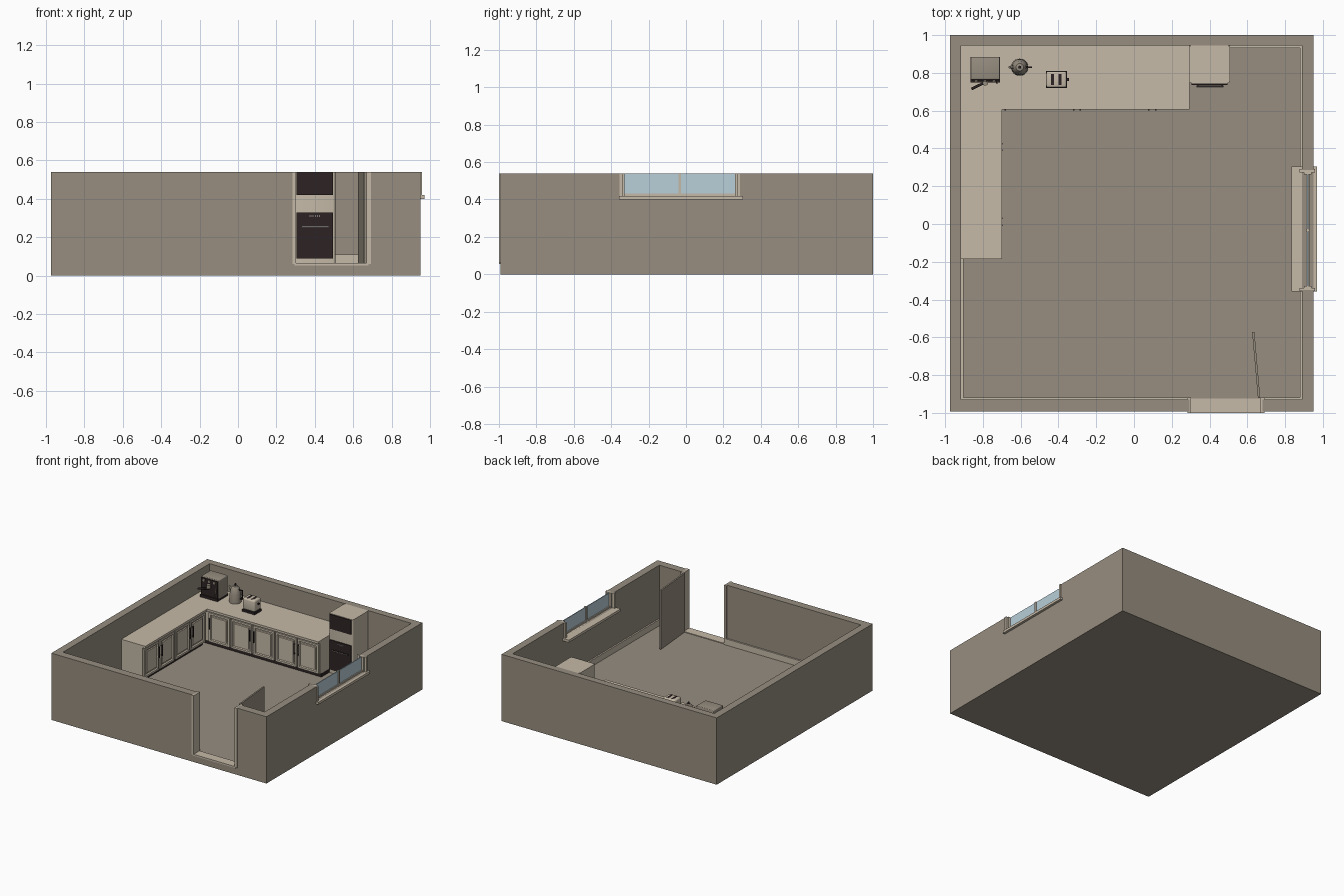
import bpy, bmesh, math
from mathutils import Matrix, Vector

if "Cube" in bpy.data.objects:
    bpy.data.objects.remove(bpy.data.objects["Cube"], do_unlink=True)


def material(name, *rgb):
    m = bpy.data.materials.new(name)
    m.use_nodes = True
    m.diffuse_color = (*rgb, 1)
    m.node_tree.nodes["Principled BSDF"].inputs["Base Color"].default_value = (*rgb, 1)
    return m


TAUPE = material("taupe", 0.31, 0.27, 0.216)
CREAM = material("cream", 0.56, 0.49, 0.39)
BLACK = material("brown black", 0.026, 0.017, 0.017)
GLASS = material("pale blue glass", 0.48, 0.62, 0.69)
WHITE = material("light marking", 0.7, 0.68, 0.65)


def finish(name, bm, mat, matrix=None, smooth=False):
    bmesh.ops.recalc_face_normals(bm, faces=bm.faces)
    mesh = bpy.data.meshes.new(name)
    bm.to_mesh(mesh)
    bm.free()
    mesh.materials.append(mat)
    obj = bpy.data.objects.new(name, mesh)
    bpy.context.collection.objects.link(obj)
    if matrix:
        obj.matrix_world = matrix
    if smooth:
        bpy.ops.object.select_all(action="DESELECT")
        obj.select_set(True)
        bpy.context.view_layer.objects.active = obj
        bpy.ops.object.shade_smooth_by_angle(angle=math.radians(40))
    return obj


def add_box(bm, x0, x1, y0, y1, z0, z1):
    size = Matrix.Diagonal((x1 - x0, y1 - y0, z1 - z0, 1))
    mid = Matrix.Translation(((x0 + x1) / 2, (y0 + y1) / 2, (z0 + z1) / 2))
    return bmesh.ops.create_cube(bm, size=1, matrix=mid @ size)["verts"]


def part(name, mat, *boxes, matrix=None, bevel=0, upright_only=False):
    bm = bmesh.new()
    for b in boxes:
        add_box(bm, *b)
    if bevel:
        edges = [e for e in bm.edges if not upright_only
                 or abs(e.verts[0].co.z - e.verts[1].co.z) > 0.01]
        bmesh.ops.bevel(bm, geom=edges, offset=bevel, segments=3, affect="EDGES", profile=0.5)
    return finish(name, bm, mat, matrix, smooth=bevel > 0)


def rod(name, mat, a, b, r0, r1=None, sides=16):
    a, b = Vector(a), Vector(b)
    bm = bmesh.new()
    turn = (b - a).to_track_quat("Z", "Y").to_matrix().to_4x4()
    bmesh.ops.create_cone(bm, cap_ends=True, segments=sides, radius1=r0,
                          radius2=r0 if r1 is None else r1, depth=(b - a).length,
                          matrix=Matrix.Translation((a + b) / 2) @ turn)
    return finish(name, bm, mat, smooth=True)


# Room extents
L, R, F, B = -0.975, 0.95, -0.993, 1.0
IL, IR, IF, IB = -0.915, 0.89, -0.93, 0.945
FLOOR, TOP = 0.06, 0.54
DOOR_L, DOOR_R = 0.295, 0.68
WIN_F, WIN_B, WIN_Z = -0.35, 0.285, 0.42

# Floor and walls with doorway and window opening
room = part("room_shell", TAUPE, (L, R, F, B, 0, TOP))
cuts = {"room_cutter": (IL, IR, IF, IB, FLOOR, 1),
        "door_cutter": (DOOR_L, DOOR_R, F - 1, IF + 0.1, FLOOR, 1),
        "window_cutter": (IR - 0.1, R + 1, WIN_F, WIN_B, WIN_Z, 1)}
cutters = []
for name, b in cuts.items():
    c = part(name, TAUPE, b)
    c.hide_render = True
    mod = room.modifiers.new(name, "BOOLEAN")
    mod.operation, mod.solver, mod.object = "DIFFERENCE", "EXACT", c
    cutters.append(c)
bpy.context.view_layer.update()
graph = bpy.context.evaluated_depsgraph_get()
carved = bpy.data.meshes.new_from_object(room.evaluated_get(graph))
room.modifiers.clear()
room.data = carved
for c in cutters:
    bpy.data.objects.remove(c, do_unlink=True)

# Skirting boards
T, SK = 0.012, FLOOR + 0.05
part("skirting", CREAM,
     (IL, IL + T, IF, -0.185, FLOOR, SK), (IR - T, IR, IF, IB, FLOOR, SK),
     (IL, DOOR_L - T, IF, IF + T, FLOOR, SK), (DOOR_R + T, IR, IF, IF + T, FLOOR, SK),
     (0.505, IR, IB - T, IB, FLOOR, SK))

# Doorway lining, threshold and open door
part("door_frame", CREAM,
     (DOOR_L - T, DOOR_L + 0.008, -1, IF + T, FLOOR, TOP),
     (DOOR_R - T, DOOR_R + T, -1, IF + T, FLOOR, TOP),
     (DOOR_L, DOOR_R, -1, IF + 0.005, FLOOR - 0.006, FLOOR + 0.006))
hinge = Matrix.Translation((0.668, -0.92, 0)) @ Matrix.Rotation(math.radians(5), 4, "Z")
part("door_leaf", TAUPE, (-0.012, 0, 0, 0.35, FLOOR + 0.005, TOP), matrix=hinge)

# Window: sill, frame and panes
part("window_sill", CREAM, (0.835, 0.97, WIN_F - 0.008, WIN_B + 0.02, WIN_Z - 0.02, WIN_Z))
GX = 0.92
part("window_frame", CREAM,
     (0.875, 0.957, WIN_F - 0.005, WIN_F + T, WIN_Z, TOP),
     (0.875, 0.957, WIN_B - T, WIN_B + 0.005, WIN_Z, TOP),
     (GX - 0.02, GX + 0.02, WIN_F, WIN_F + 0.022, WIN_Z, TOP),
     (GX - 0.02, GX + 0.02, WIN_B - 0.022, WIN_B, WIN_Z, TOP),
     (GX - 0.01, GX + 0.01, -0.04, -0.026, WIN_Z, TOP),
     (GX - 0.01, GX + 0.01, WIN_F, WIN_B, WIN_Z, WIN_Z + T))
part("window_glass", GLASS, (GX - 0.003, GX + 0.003, WIN_F, WIN_B, WIN_Z, TOP - 0.002))

# Kitchen units: worktop, carcass, plinth, panelled doors and handles
WORK = 0.36


def cabinet_door(name, x0, x1, matrix):
    bm = bmesh.new()
    add_box(bm, x0, x1, 0.01, 0.03, FLOOR + 0.035, WORK - 0.03)
    bm.normal_update()
    front = min(bm.faces, key=lambda f: f.calc_center_median().y)
    for thick, depth in ((0.022, 0), (0.006, -0.01), (0.012, 0), (0.005, 0.007)):
        bmesh.ops.inset_individual(bm, faces=[front], thickness=thick, depth=depth)
    finish(name, bm, CREAM, matrix)


def cabinet_run(name, length, depth, corner, handles, matrix):
    part(name + "_worktop", CREAM, (-corner, length, 0, depth, WORK - 0.018, WORK), matrix=matrix)
    part(name + "_carcass", CREAM,
         (-corner, length, 0.025, depth, FLOOR + 0.03, WORK - 0.018), matrix=matrix)
    part(name + "_plinth", BLACK, (-corner, length, 0.04, depth, FLOOR, FLOOR + 0.03), matrix=matrix)
    step = length / len(handles)
    for i, side in enumerate(handles):
        x0, x1 = i * step + 0.006, (i + 1) * step - 0.006
        cabinet_door(f"{name}_door_{i}", x0, x1, matrix)
        hx = x0 + T if side == "l" else x1 - T
        part(f"{name}_handle_{i}", BLACK,
             (hx - 0.004, hx + 0.004, -0.004, 0.003, 0.2, 0.29),
             (hx - 0.003, hx + 0.003, 0, 0.012, 0.205, 0.211),
             (hx - 0.003, hx + 0.003, 0, 0.012, 0.279, 0.285), matrix=matrix)


cabinet_run("back_unit", 0.995, 0.34, 0.215, "lrlrl", Matrix.Translation((-0.70, 0.605, 0)))
cabinet_run("side_unit", 0.79, 0.215, 0, "rlrl",
            Matrix.Translation((-0.70, -0.185, 0)) @ Matrix.Rotation(math.pi / 2, 4, "Z"))

# Oven tower
OL, OR, OF = 0.293, 0.507, 0.745
part("oven_tower", CREAM, (OL, OR, OF, IB, FLOOR, TOP), bevel=0.012, upright_only=True)
for name, z0, z1 in (("oven_front", 0.09, 0.33), ("microwave_front", 0.42, 0.537)):
    part(name, BLACK, (OL + T, OR - T, OF - 0.008, OF + 0.01, z0, z1))
part("oven_handle", BLACK, (0.33, 0.475, 0.724, 0.732, 0.25, 0.258),
     (0.335, 0.342, 0.73, OF, 0.25, 0.258), (0.463, 0.47, 0.73, OF, 0.25, 0.258))
part("oven_handle_trim", WHITE, (0.33, 0.475, 0.722, 0.724, 0.252, 0.256))
part("oven_buttons", WHITE,
     *[(0.372 + i * 0.01, 0.377 + i * 0.01, OF - 0.01, OF, 0.309, 0.314) for i in range(6)])

# Coffee machine
CL, CR, CF, CB, CT = -0.865, -0.71, 0.765, 0.885, 0.525
part("coffee_body", TAUPE, (CL, CR, CF, CB, WORK + 0.01, CT), bevel=0.006)
part("coffee_front", BLACK, (CL + 0.004, CR - 0.004, CF - 0.006, CF + 0.01, WORK + 0.01, CT - 0.008))
part("coffee_tray", BLACK, (CL, CR, CF - 0.015, CB, WORK, WORK + 0.02))
mid = (CL + CR) / 2
rod("coffee_group_head", TAUPE, (mid, CF - 0.016, 0.45), (mid, CF - 0.016, 0.48), 0.016)
rod("portafilter_handle", BLACK, (mid, CF - 0.015, 0.448), (CL + 0.005, 0.715, 0.44), 0.007)
rod("steam_wand", TAUPE, (CR - 0.022, CF, 0.47), (CR - 0.015, CF - 0.022, 0.40), 0.003, sides=8)
for i in range(3):
    x = CL + 0.03 + i * 0.047
    rod(f"coffee_dial_{i}", TAUPE, (x, CF, 0.5), (x, CF - 0.012, 0.5), 0.01)

# Kettle turned from a profile
KX, KY = -0.605, 0.83
profile = [(0, 0), (0.045, 0), (0.045, 0.02), (0.041, 0.07), (0.033, 0.11), (0.02, 0.128), (0, 0.133)]
bm = bmesh.new()
verts = [bm.verts.new((r, 0, z)) for r, z in profile]
edges = [bm.edges.new(pair) for pair in zip(verts, verts[1:])]
bmesh.ops.spin(bm, geom=verts + edges, axis=(0, 0, 1), cent=(0, 0, 0), angle=math.tau, steps=24)
bmesh.ops.remove_doubles(bm, verts=bm.verts, dist=0.0005)
finish("kettle_body", bm, TAUPE, Matrix.Translation((KX, KY, WORK)), smooth=True)
rod("kettle_knob", BLACK, (KX, KY, 0.49), (KX, KY, 0.505), 0.008)
rod("kettle_spout", TAUPE, (KX - 0.03, KY, 0.44), (KX - 0.055, KY, 0.475), 0.012, 0.006)
part("kettle_handle", BLACK,
     (KX + 0.03, KX + 0.064, KY - 0.004, KY + 0.004, 0.46, 0.468),
     (KX + 0.056, KX + 0.064, KY - 0.004, KY + 0.004, 0.4, 0.46),
     (KX + 0.038, KX + 0.064, KY - 0.004, KY + 0.004, 0.392, 0.4))

# Toaster
TL, TR, TF, TB, TT = -0.465, -0.357, 0.722, 0.808, 0.47
part("toaster_base", BLACK, (TL - 0.002, TR + 0.002, TF - 0.002, TB + 0.002, WORK, WORK + 0.018))
part("toaster_body", CREAM, (TL, TR, TF, TB, WORK + 0.018, TT), bevel=0.012)
part("toaster_slots", BLACK,
     *[(x - 0.008, x + 0.008, TF + 0.014, TB - 0.014, TT - 0.004, TT + 0.001)
       for x in (TL + 0.034, TR - 0.034)])
part("toaster_lever", BLACK, (TR, TR + 0.012, 0.757, 0.773, 0.43, 0.44))
